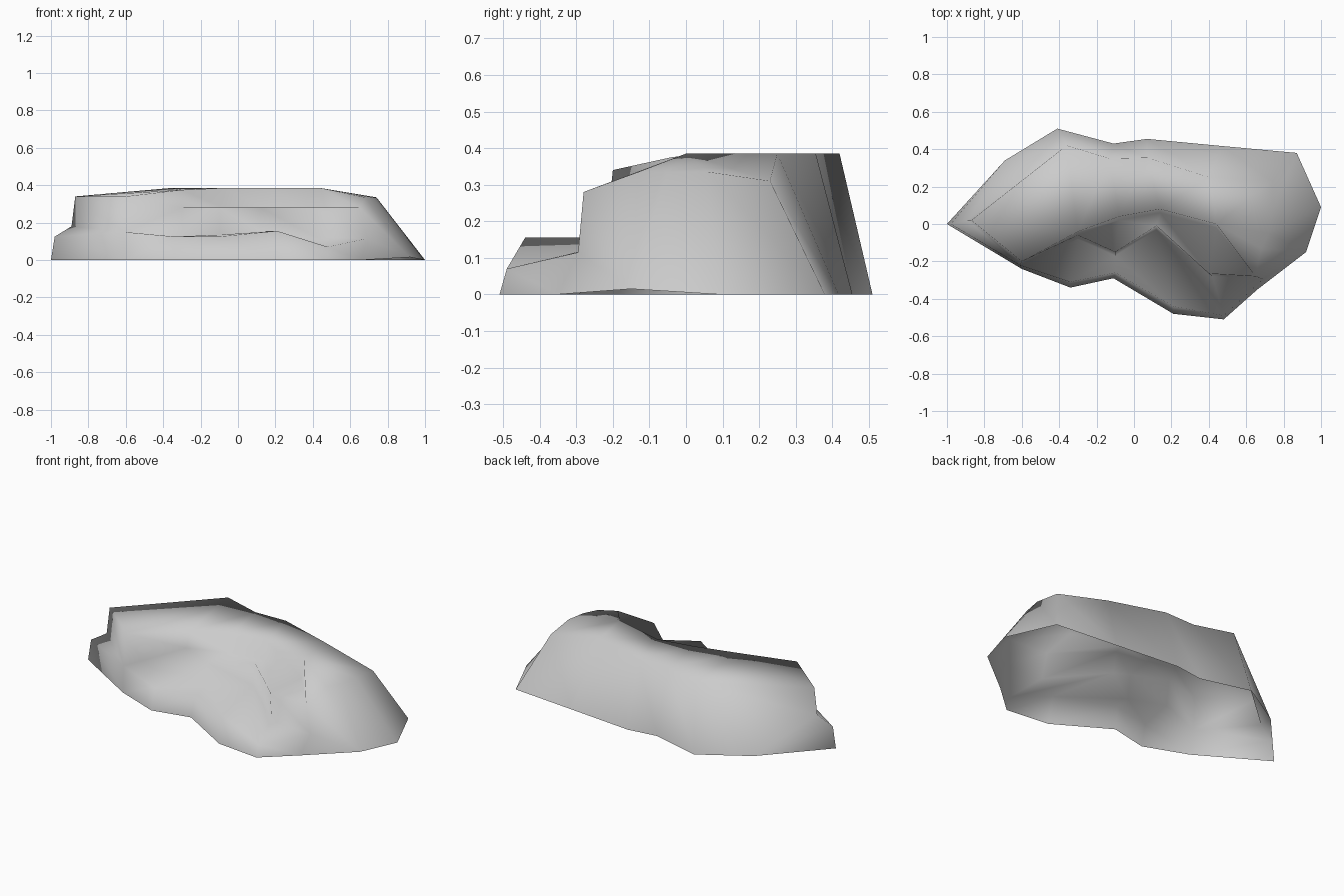
import bpy
import bmesh

default_cube = bpy.data.objects.get("Cube")
if default_cube:
    bpy.data.objects.remove(default_cube, do_unlink=True)

# Single stone colour
stone = bpy.data.materials.new("stone_grey")
stone.use_nodes = True
grey = (0.6, 0.6, 0.6, 1)
stone.diffuse_color = grey
stone.node_tree.nodes["Principled BSDF"].inputs["Base Color"].default_value = grey

# Stepped front: each column climbs from foot over two terraces to the rim
front_columns = [
    [(-1, 0, 0), (-.98, 0, .125), (-.89, .02, .18), (-.87, .02, .34)],
    [(-.6, -.24, 0), (-.61, -.22, .15), (-.6, -.2, .34)],
    [(-.34, -.34, 0), (-.34, -.31, .125), (-.3, -.08, .13),
     (-.3, -.06, .28), (-.3, -.04, .375)],
    [(-.11, -.29, 0), (-.1, -.26, .125), (-.1, -.17, .135),
     (-.1, -.15, .28), (-.08, .02, .28), (-.08, .04, .385)],
    [(.21, -.48, 0), (.21, -.44, .155), (.12, -.03, .155),
     (.12, -.01, .28), (.14, .06, .28), (.14, .08, .385)],
    [(.48, -.51, 0), (.48, -.49, .07), (.42, -.28, .12),
     (.4, -.265, .28), (.44, -.02, .28), (.44, 0, .385)],
    [(.66, -.35, 0), (.69, -.295, .115), (.65, -.28, .28), (.68, -.13, .335)],
]

# Plain end and back: foot and rim only; the last two columns share a rim point
peak = (-.36, .42, .385)
slope_columns = [
    [(.92, -.15, .015), (.72, -.05, .335)],
    [(1, .09, 0), (.74, .06, .335)],
    [(.87, .38, 0), (.74, .23, .31)],
    [(.47, .417, 0), (.4, .25, .385)],
    [(.07, .455, 0), (.07, .355, .385)],
    [(-.11, .43, 0), (-.13, .35, .385)],
    [(-.41, .51, 0), peak],
    [(-.69, .34, 0), peak],
]

bm = bmesh.new()
vertex_at = {}


def vertex(point):
    """Return the vertex at a point, making it once."""
    if point not in vertex_at:
        vertex_at[point] = bm.verts.new(point)
    return vertex_at[point]


def zip_columns(left, right):
    """Fill the strip between two columns of any length with triangles."""
    a = b = 0
    last_a, last_b = len(left) - 1, len(right) - 1
    while a < last_a or b < last_b:
        climb_left = a < last_a and (
            b == last_b or (a + 1) * last_b <= (b + 1) * last_a)
        tip = left[a + 1] if climb_left else right[b + 1]
        corners = [left[a], right[b], tip]
        if len(set(corners)) == 3:
            bm.faces.new(corners)
        a, b = (a + 1, b) if climb_left else (a, b + 1)


# Rock walls, open underneath
columns = [[vertex(point) for point in column]
           for column in front_columns + slope_columns]
for index, column in enumerate(columns):
    zip_columns(column, columns[(index + 1) % len(columns)])

# Crown: a tilted left facet and the flat remainder, meeting below the peak
rim = [column[-1] for column in columns[:-1]]
crown = [bm.faces.new(rim[:3] + rim[-1:]), bm.faces.new(rim[2:])]
bmesh.ops.triangulate(bm, faces=crown, ngon_method='BEAUTY')
for face in bm.faces:
    face.smooth = True

mesh = bpy.data.meshes.new("rock_ledge")
bm.to_mesh(mesh)
bm.free()
mesh.materials.append(stone)
rock = bpy.data.objects.new("rock_ledge", mesh)
bpy.context.collection.objects.link(rock)
